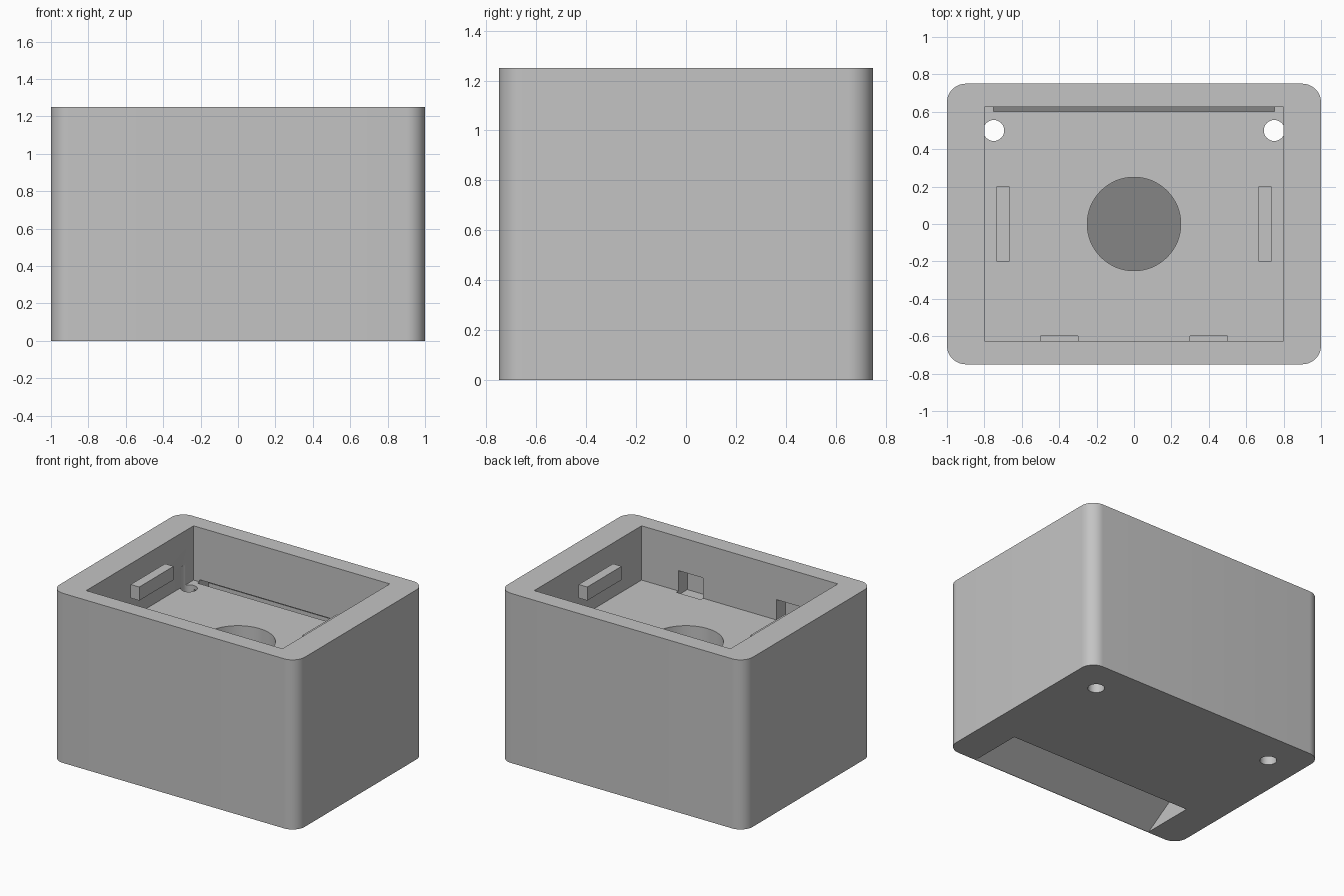
import bpy, bmesh, math
from mathutils import Vector

cube = bpy.data.objects.get("Cube")
if cube:
    bpy.data.objects.remove(cube, do_unlink=True)

grey = bpy.data.materials.new("light_grey")
grey.use_nodes = True
colour = (0.55, 0.55, 0.55, 1)
grey.diffuse_color = colour
grey.node_tree.nodes["Principled BSDF"].inputs["Base Color"].default_value = colour

FLOOR, TOP = 0.85, 1.25
SLOPE = 0.634


def finish(name, bm):
    bmesh.ops.recalc_face_normals(bm, faces=bm.faces)
    mesh = bpy.data.meshes.new(name)
    bm.to_mesh(mesh)
    bm.free()
    mesh.materials.append(grey)
    obj = bpy.data.objects.new(name, mesh)
    bpy.context.collection.objects.link(obj)
    return obj


def prism(name, points, direction):
    """Extrude a closed 3D outline along a direction."""
    bm = bmesh.new()
    face = bm.faces.new([bm.verts.new(p) for p in points])
    new = bmesh.ops.extrude_face_region(bm, geom=[face])["geom"]
    bmesh.ops.translate(bm, vec=Vector(direction),
                        verts=[v for v in new if isinstance(v, bmesh.types.BMVert)])
    return finish(name, bm)


def box(name, x0, x1, y0, y1, z0, z1):
    outline = [(x0, y0, z0), (x1, y0, z0), (x1, y1, z0), (x0, y1, z0)]
    return prism(name, outline, (0, 0, z1 - z0))


def cylinder(name, x, y, radius, z0, z1):
    ring = [(x + radius * math.cos(a), y + radius * math.sin(a), z0)
            for a in (math.tau * i / 64 for i in range(64))]
    return prism(name, ring, (0, 0, z1 - z0))


def cut(target, cutter):
    cutter.hide_render = True
    mod = target.modifiers.new("cut", 'BOOLEAN')
    mod.operation, mod.solver, mod.object = 'DIFFERENCE', 'EXACT', cutter
    bpy.context.view_layer.objects.active = target
    bpy.ops.object.modifier_apply(modifier=mod.name)
    bpy.data.objects.remove(cutter, do_unlink=True)


# Housing block with rounded upright corners
radius, outline = 0.1, []
for i, (sx, sy) in enumerate([(1, 1), (-1, 1), (-1, -1), (1, -1)]):
    for k in range(13):
        a = math.radians(90 * i + 7.5 * k)
        outline.append((sx * (1 - radius) + radius * math.cos(a),
                        sy * (0.75 - radius) + radius * math.sin(a), 0))
housing = prism("housing", outline, (0, 0, TOP))

# Open tray in the top
cut(housing, box("tray_cutter", -0.8, 0.8, -0.625, 0.625, FLOOR, TOP + 0.2))

# Sloping slot from the bottom front edge up to the back of the tray
back = 0.73
profile = [(-0.74 - 0.1 / SLOPE, -0.1), (0.67, SLOPE * 1.41), (back, 0.8),
           (back, SLOPE * (back + 0.35)), (-0.35, 0), (-0.35, -0.1)]
cut(housing, prism("slot_cutter", [(-0.75, y, z) for y, z in profile], (1.5, 0, 0)))

# Round window from the tray floor down to the slot
window = cylinder("window_cutter", 0, 0, 0.25, 0, 1)
for v in window.data.vertices:
    if v.co.z < 0.5:
        v.co.z = SLOPE * (v.co.y + 0.55)
cut(housing, window)

# Screw holes and front clip recesses on both sides
for side in (-1, 1):
    cut(housing, cylinder("screw_cutter", side * 0.75, 0.5, 0.056, -0.1, 1))
    x = side * 0.4
    cut(housing, box("clip_cutter", x - 0.1, x + 0.1, -0.73, -0.6, 0.82, 1.0))

# Side bars inside the tray
bars = []
for side, name in ((-1, "right_bar"), (1, "left_bar")):
    x = side * 0.7
    bars.append(box(name, x - 0.035, x + 0.035, -0.2, 0.2, 1.05, 1.15))

# Smooth the curved walls, keep the edges sharp
bpy.ops.object.select_all(action='DESELECT')
housing.select_set(True)
bpy.context.view_layer.objects.active = housing
bpy.ops.object.shade_smooth_by_angle(angle=math.radians(30))
